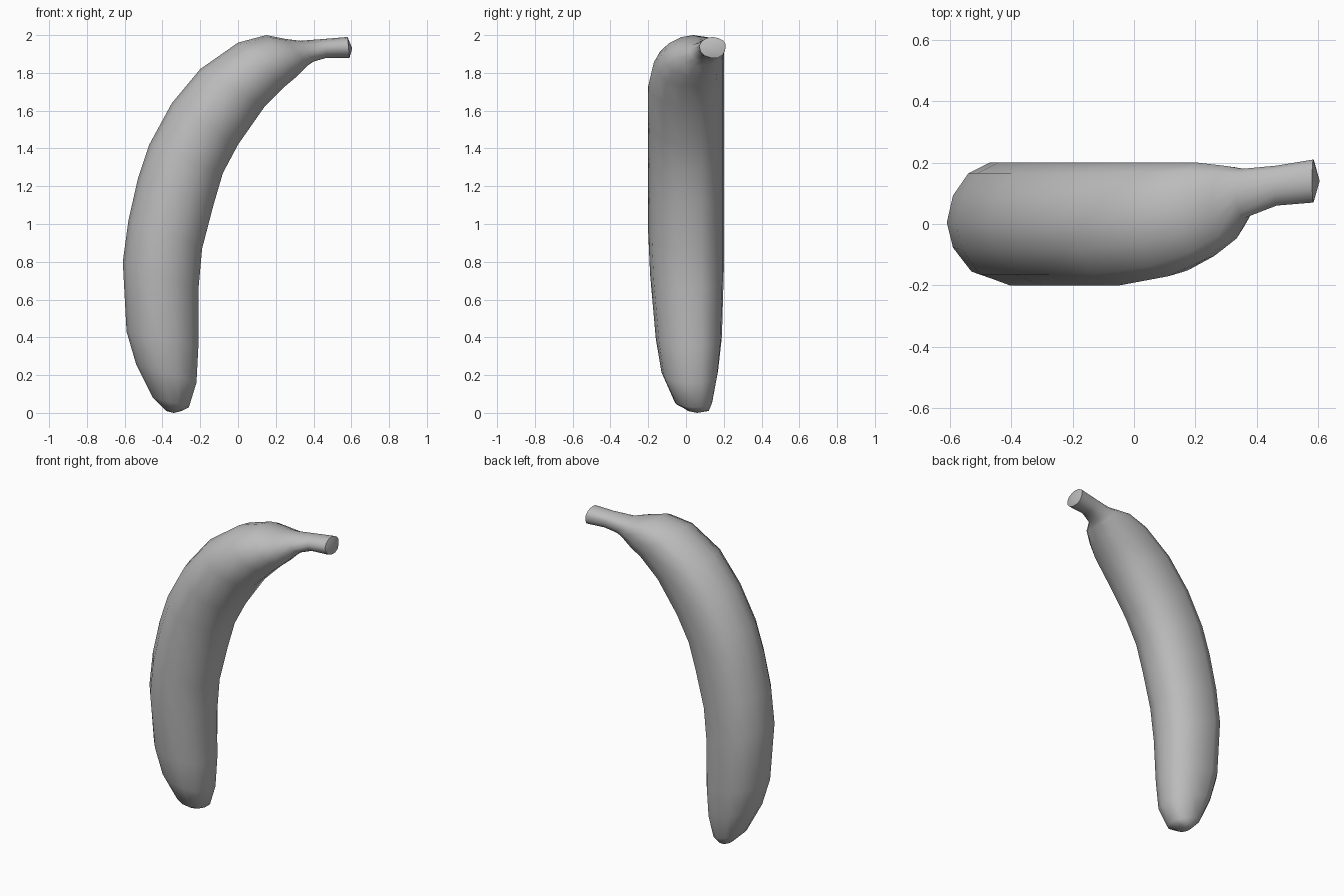
import bpy
import bmesh
from mathutils import Vector

cube = bpy.data.objects.get("Cube")
if cube:
    bpy.data.objects.remove(cube)

# Skin colour
skin = bpy.data.materials.new("plain_grey")
skin.use_nodes = True
grey = (0.5, 0.5, 0.5, 1)
skin.diffuse_color = grey
skin.node_tree.nodes["Principled BSDF"].inputs["Base Color"].default_value = grey

# Rounded, slightly angular cross-section: outer-to-inner, front-to-back
SECTION = [(-1, 0), (-.9, .45), (-.65, .82), (-.3, 1), (.3, .96), (.75, .78),
           (1, .4), (1, -.15), (.8, -.6), (.4, -.9), (-.1, -1), (-.6, -.82),
           (-.9, -.42)]

# Stations from tip to stem: outer x z, inner x z, front y, back y
STATIONS = [
    (-.38, .01, -.3, .01, .01, .12),
    (-.45, .08, -.26, .03, -.06, .14),
    (-.54, .26, -.22, .16, -.13, .17),
    (-.59, .43, -.21, .35, -.16, .19),
    (-.61, .8, -.21, .65, -.19, .2),
    (-.58, 1.02, -.19, .87, -.2, .2),
    (-.53, 1.24, -.13, 1.1, -.2, .2),
    (-.47, 1.42, -.08, 1.27, -.2, .2),
    (-.35, 1.64, 0, 1.42, -.2, .2),
    (-.2, 1.82, .14, 1.62, -.2, .2),
    (0, 1.96, .25, 1.73, -.17, .2),
    (.15, 2, .31, 1.78, -.12, .2),
    (.25, 1.98, .37, 1.84, -.06, .19),
    (.33, 1.97, .4, 1.86, .02, .18),
    (.46, 1.98, .47, 1.88, .06, .19),
    (.58, 1.99, .59, 1.88, .07, .21),
]

bm = bmesh.new()


def ring(ox, oz, ix, iz, front, back):
    """One closed loop of points between the outer and inner edge."""
    outer, inner = Vector((ox, 0, oz)), Vector((ix, 0, iz))
    points = []
    for u, v in SECTION:
        p = outer.lerp(inner, (u + 1) / 2)
        p.y = front + (back - front) * (v + 1) / 2
        points.append(bm.verts.new(p))
    return points


def cap(loop, centre):
    """Close an end with a shallow fan."""
    hub = bm.verts.new(centre)
    for a, b in zip(loop, loop[1:] + loop[:1]):
        bm.faces.new((a, b, hub))


# Fruit body running into the stem
rings = [ring(*s) for s in STATIONS]
for low, high in zip(rings, rings[1:]):
    for i in range(len(low)):
        j = (i + 1) % len(low)
        bm.faces.new((low[i], low[j], high[j], high[i]))
cap(rings[0], (-.34, .06, 0))
cap(rings[-1], (.605, .14, 1.93))
bmesh.ops.recalc_face_normals(bm, faces=bm.faces)

mesh = bpy.data.meshes.new("banana")
bm.to_mesh(mesh)
bm.free()
mesh.materials.append(skin)
banana = bpy.data.objects.new("banana", mesh)
bpy.context.collection.objects.link(banana)

# Smooth skin with a crisp stem end
bpy.context.view_layer.objects.active = banana
banana.select_set(True)
bpy.ops.object.shade_smooth_by_angle(angle=1.0)
